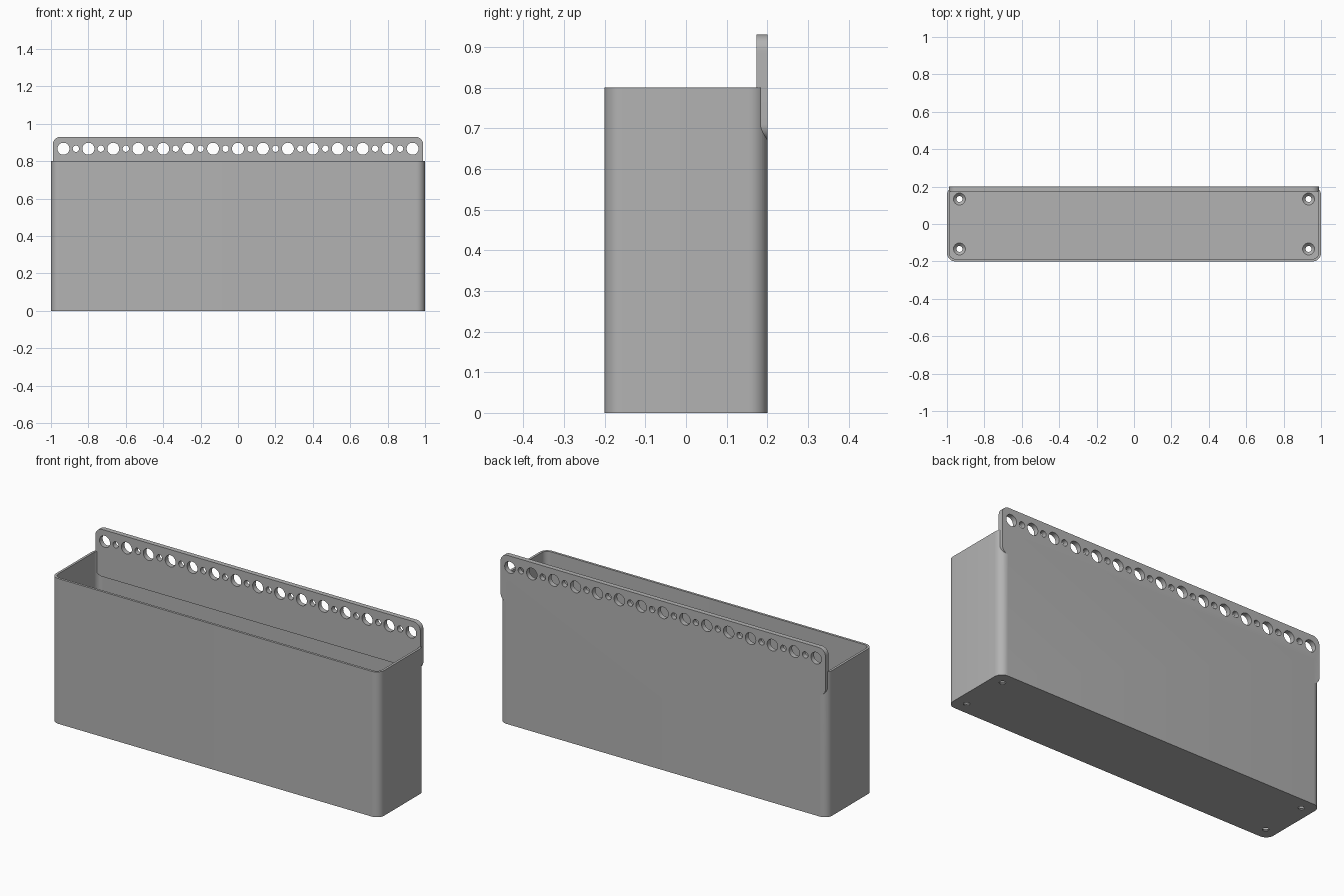
import bpy
import bmesh
from math import cos, sin, pi
from mathutils import Matrix, Vector

if "Cube" in bpy.data.objects:
    bpy.data.objects.remove(bpy.data.objects["Cube"])

WALL, FLOOR, CORNER = 0.013, 0.02, 0.045
STRIP_BACK, STRIP_FRONT = 0.2, 0.173
HOLE_Z, PITCH = 0.867, 2 / 15

grey = bpy.data.materials.new("plain grey")
grey.use_nodes = True
grey.diffuse_color = (0.45, 0.45, 0.45, 1)
grey.node_tree.nodes["Principled BSDF"].inputs["Base Color"].default_value = grey.diffuse_color


def make_object(name, bm):
    bmesh.ops.recalc_face_normals(bm, faces=bm.faces)
    mesh = bpy.data.meshes.new(name)
    bm.to_mesh(mesh)
    bm.free()
    mesh.materials.append(grey)
    ob = bpy.data.objects.new(name, mesh)
    bpy.context.collection.objects.link(ob)
    return ob


def rounded_prism(name, width, depth, radius, low, high, steps=10):
    """Rounded rectangle in xy, extruded from low to high."""
    bm = bmesh.new()
    ring = []
    for quarter, (sx, sy) in enumerate([(1, 1), (-1, 1), (-1, -1), (1, -1)]):
        for i in range(steps + 1):
            a = (quarter + i / steps) * pi / 2
            ring.append(bm.verts.new((sx * (width / 2 - radius) + radius * cos(a),
                                      sy * (depth / 2 - radius) + radius * sin(a), low)))
    face = bm.faces.new(ring)
    top = bmesh.ops.extrude_face_region(bm, geom=[face])["geom"]
    bmesh.ops.translate(bm, vec=(0, 0, high - low),
                        verts=[v for v in top if isinstance(v, bmesh.types.BMVert)])
    return make_object(name, bm)


def add_cone(bm, centre, r_low, r_high, length, upright):
    turn = Matrix() if upright else Matrix.Rotation(pi / 2, 4, "X")
    bmesh.ops.create_cone(bm, cap_ends=True, segments=32, radius1=r_low, radius2=r_high,
                          depth=length, matrix=Matrix.Translation(Vector(centre)) @ turn)


def combine(target, other, operation):
    """Apply a boolean, then remove the other solid."""
    mod = target.modifiers.new(operation.lower(), "BOOLEAN")
    mod.operation, mod.object, mod.solver = operation, other, "EXACT"
    bpy.context.view_layer.objects.active = target
    bpy.ops.object.modifier_apply(modifier=mod.name)
    bpy.data.objects.remove(other)


# Open bin with thin walls
planter = rounded_prism("planter_box", 2, 0.4, CORNER, 0, 0.8)
cavity = rounded_prism("cavity_cutter", 2 - 2 * WALL, 0.4 - 2 * WALL, CORNER - WALL, FLOOR, 1)
combine(planter, cavity, "DIFFERENCE")

# Rounded mounting strip, stood upright along the back wall
strip = rounded_prism("mounting_strip", 1.98, 0.26, 0.04, -STRIP_BACK, -STRIP_FRONT)
strip.data.transform(Matrix.Translation((0, 0, 0.8)) @ Matrix.Rotation(pi / 2, 4, "X"))
combine(planter, strip, "UNION")

# Alternating large and small holes through the strip
bm = bmesh.new()
for i in range(29):
    radius = 0.017 if i % 2 else 0.032
    add_cone(bm, ((i - 14) * PITCH / 2, 0.19, HOLE_Z), radius, radius, 0.1, False)
combine(planter, make_object("strip_hole_cutter", bm), "DIFFERENCE")

# Countersunk drain holes in the floor corners
drill, sink = bmesh.new(), bmesh.new()
for sx in (-1, 1):
    for sy in (-1, 1):
        x, y = sx * 7 * PITCH, sy * PITCH
        add_cone(drill, (x, y, 0), 0.016, 0.016, 0.1, True)
        add_cone(sink, (x, y, FLOOR), 0.016, 0.048, 0.032, True)
combine(planter, make_object("drain_cutter", drill), "DIFFERENCE")
combine(planter, make_object("countersink_cutter", sink), "DIFFERENCE")

# Smooth the curves, keep the rims crisp
bpy.ops.object.select_all(action="DESELECT")
planter.select_set(True)
bpy.context.view_layer.objects.active = planter
bpy.ops.object.shade_smooth_by_angle()
